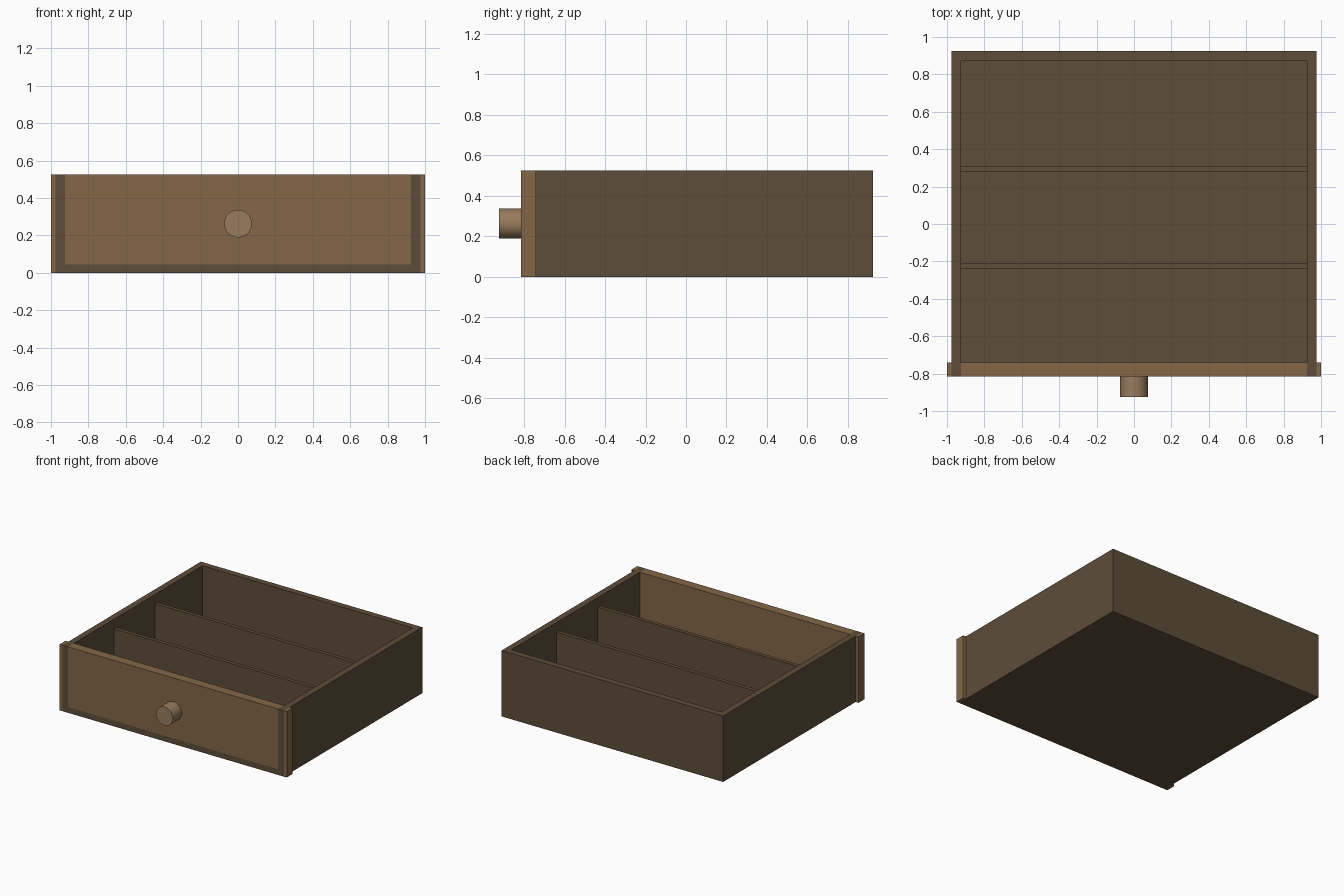
import bpy
import math

if "Cube" in bpy.data.objects:
    bpy.data.objects.remove(bpy.data.objects["Cube"])


def material(name, rgb):
    m = bpy.data.materials.new(name)
    m.diffuse_color = (*rgb, 1)
    m.use_nodes = True
    m.node_tree.nodes["Principled BSDF"].inputs["Base Color"].default_value = m.diffuse_color
    return m


DARK = material("dark_wood", (0.11, 0.075, 0.042))
FRONT = material("front_wood", (0.23, 0.135, 0.062))
KNOB = material("knob_wood", (0.31, 0.20, 0.11))


def box(name, x, y, z, mat):
    """Box from (min, max) ranges on each axis."""
    bpy.ops.mesh.primitive_cube_add(
        size=1, location=[(r[0] + r[1]) / 2 for r in (x, y, z)])
    o = bpy.context.object
    o.name = name
    o.scale = [r[1] - r[0] for r in (x, y, z)]
    bpy.ops.object.transform_apply(location=False, rotation=False, scale=True)
    o.data.materials.append(mat)
    return o


H = 0.525                        # drawer height
FLOOR = 0.045                    # floor thickness
OUT, INN = 0.975, 0.925          # outer and inner half width
Y0, Y1, BACK = -0.815, -0.74, 0.925

# Tray: floor, sides and back
box("floor", (-INN, INN), (Y0, BACK), (0, FLOOR), DARK)
box("back_wall", (-INN, INN), (BACK - 0.05, BACK), (FLOOR, H), DARK)
for side, s in (("left", -1), ("right", 1)):
    box(side + "_wall", sorted((s * INN, s * OUT)), (Y0, BACK), (0, H), DARK)
    # Ends of the front board that overhang the side walls
    box(side + "_front_lip", sorted((s * OUT, s * 1.0)), (Y0, Y1), (0, H), FRONT)

# Front board
box("front_panel", (-INN, INN), (Y0, Y1), (FLOOR, H), FRONT)

# Cross dividers, lower than the walls
for i, y in enumerate((-0.225, 0.295)):
    box(f"divider_{i + 1}", (-INN, INN), (y - 0.015, y + 0.015), (FLOOR, 0.45), DARK)

# Round knob
bpy.ops.mesh.primitive_cylinder_add(
    vertices=32, radius=0.074, depth=0.11,
    location=(0, Y0 - 0.055, 0.263), rotation=(math.pi / 2, 0, 0))
knob = bpy.context.object
knob.name = "knob"
knob.data.materials.append(KNOB)
bpy.ops.object.shade_smooth_by_angle()
